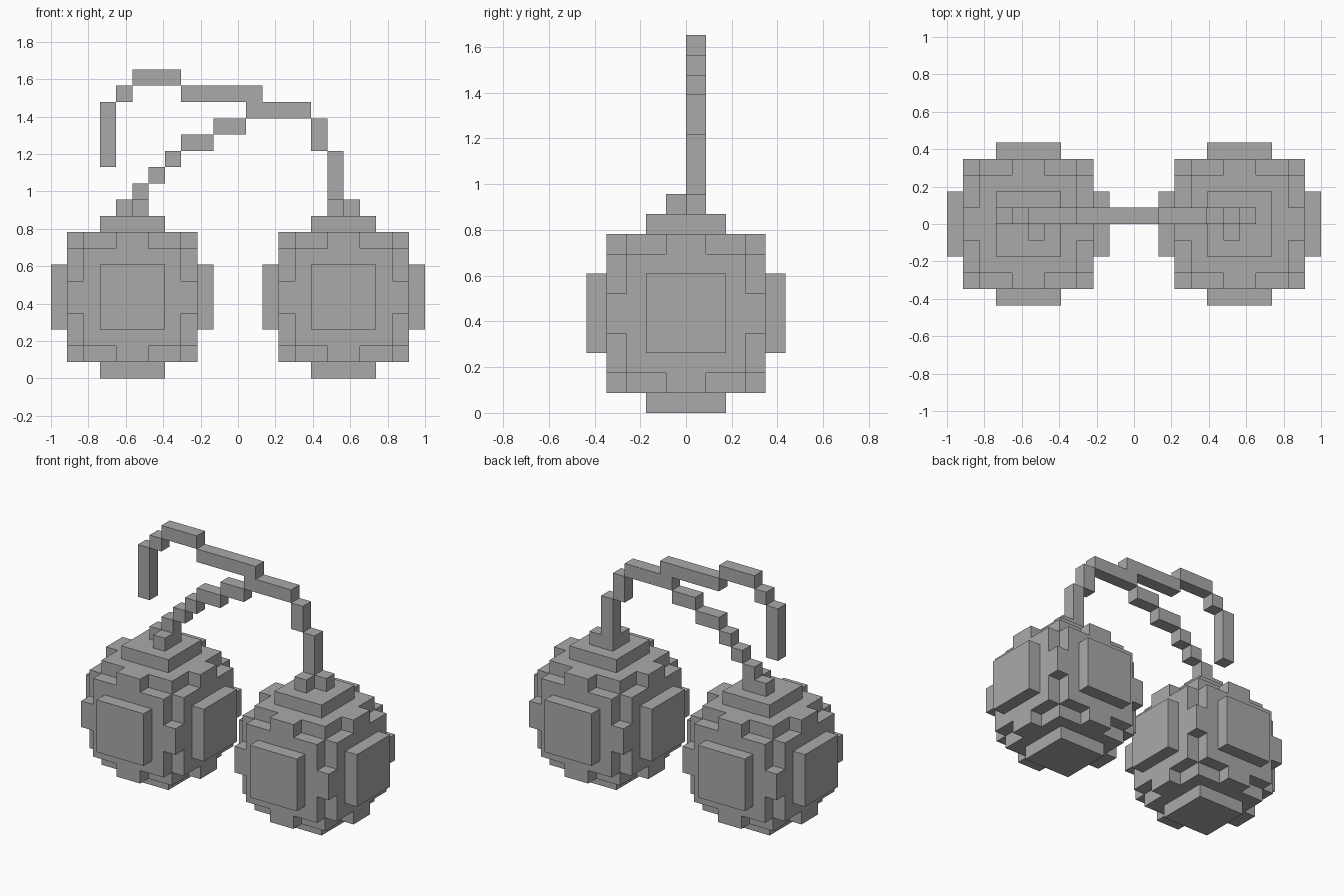
import bpy
import bmesh
from itertools import permutations, product
from mathutils import Vector

U = 2 / 23  # edge length of one block

cube = bpy.data.objects.get("Cube")
if cube:
    bpy.data.objects.remove(cube)

grey = bpy.data.materials.new("plain grey")
grey.use_nodes = True
grey.diffuse_color = (0.4, 0.4, 0.4, 1)
grey.node_tree.nodes["Principled BSDF"].inputs["Base Color"].default_value = (0.4, 0.4, 0.4, 1)


def box(x0, x1, y0, y1, z0, z1):
    """Set of block cells filling a box."""
    return set(product(range(x0, x1), range(y0, y1), range(z0, z1)))


def skin(name, cells, origin):
    """Flat-faced mesh made of the exposed sides of the block cells."""
    bm = bmesh.new()
    corners = {}

    def corner(p):
        if p not in corners:
            corners[p] = bm.verts.new(Vector(p) * U)
        return corners[p]

    for cell in sorted(cells):
        for axis, side in product(range(3), (0, 1)):
            neighbour = list(cell)
            neighbour[axis] += 2 * side - 1
            if tuple(neighbour) in cells:
                continue
            a, b = (axis + 1) % 3, (axis + 2) % 3
            loop = []
            for da, db in ((0, 0), (1, 0), (1, 1), (0, 1)):
                p = list(cell)
                p[axis] += side
                p[a] += da
                p[b] += db
                loop.append(corner(tuple(p)))
            bm.faces.new(loop if side else loop[::-1])
    mesh = bpy.data.meshes.new(name)
    bm.to_mesh(mesh)
    bm.free()
    mesh.materials.append(grey)
    obj = bpy.data.objects.new(name, mesh)
    obj.location = Vector(origin) * U
    bpy.context.collection.objects.link(obj)
    return obj


# Round fruit: symmetric boxes of these half sizes, turned along every axis
fruit = set()
for half in ((5, 2, 2), (4, 3, 3), (4, 4, 1)):
    for x, y, z in set(permutations(half)):
        fruit |= box(-x, x, -y, y, -z, z)

skin("right_fruit", fruit, (-6.5, 0, 5))
skin("left_fruit", fruit, (6.5, 0, 5))


def stem(name, runs, knob_x):
    """Thin stepped stem: runs of x0, x1, z0, z1, plus a knob in front of its foot."""
    cells = set()
    for x0, x1, z0, z1 in runs:
        cells |= box(x0, x1, 0, 1, z0, z1)
    if knob_x is not None:
        cells |= box(knob_x, knob_x + 1, -1, 0, 10, 11)
    skin(name, cells, (-11.5, 0, 0))


# Stems rising from each fruit and the drooping twig where they join
stem("right_stem", [(4, 6, 10, 11), (5, 6, 11, 12), (6, 7, 12, 13), (7, 8, 13, 14),
                    (8, 10, 14, 15), (10, 12, 15, 16)], 5)
stem("left_stem", [(17, 19, 10, 11), (17, 18, 11, 14), (16, 17, 14, 16)], 17)
stem("twig", [(12, 16, 16, 17), (8, 13, 17, 18), (5, 8, 18, 19),
              (4, 5, 17, 18), (3, 4, 13, 17)], None)
